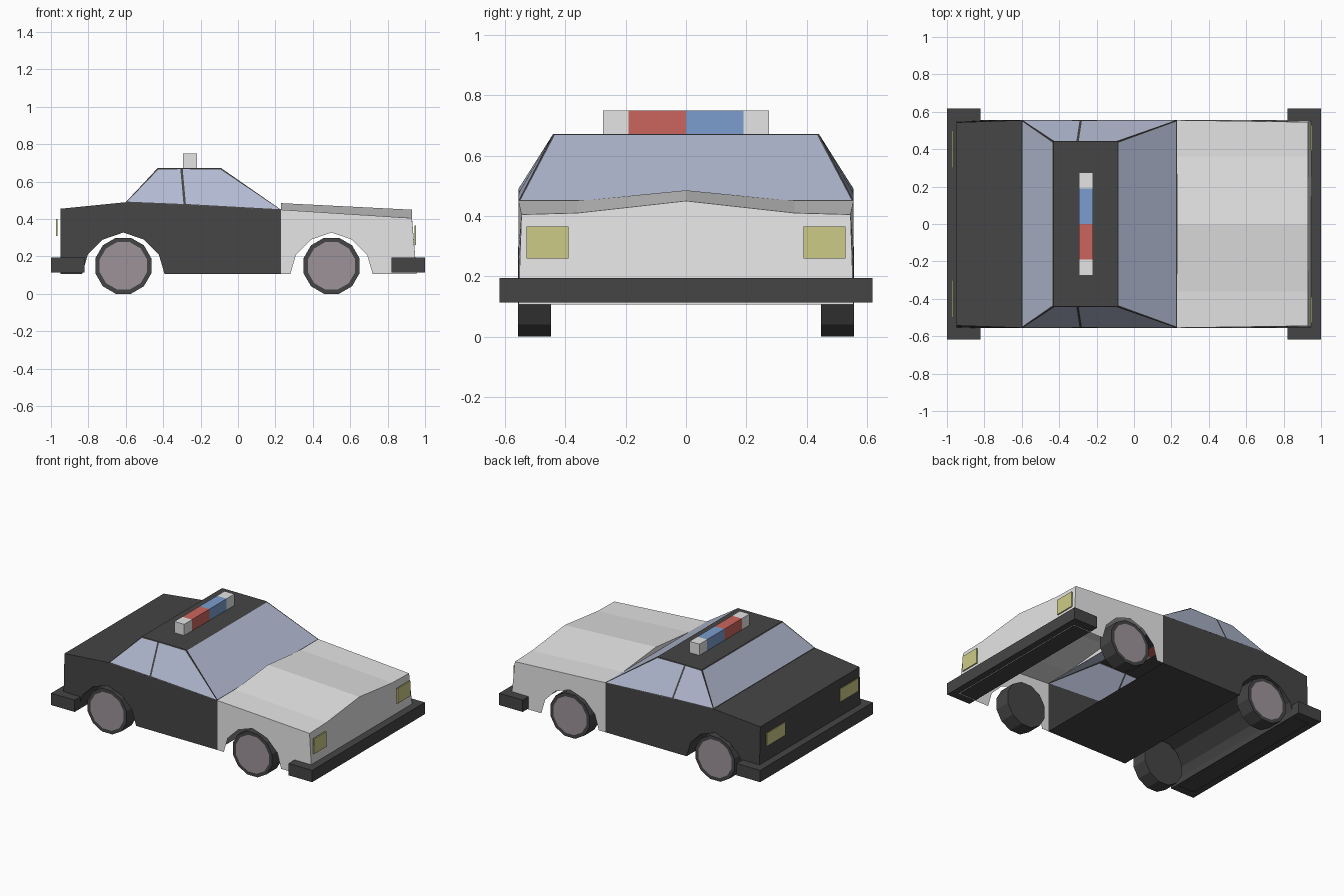
import bpy, bmesh, math
from mathutils import Matrix, Vector

cube = bpy.data.objects.get("Cube")
if cube:
    bpy.data.objects.remove(cube, do_unlink=True)


def material(name, rgb):
    m = bpy.data.materials.new(name)
    m.use_nodes = True
    m.diffuse_color = (*rgb, 1)
    m.node_tree.nodes["Principled BSDF"].inputs["Base Color"].default_value = (*rgb, 1)
    return m


BLACK = material("black paint", (0.06, 0.06, 0.06))
WHITE = material("white paint", (0.78, 0.78, 0.78))
GLASS = material("blue grey glass", (0.45, 0.49, 0.64))
HUB = material("hub grey", (0.34, 0.29, 0.32))
RED = material("red light", (0.6, 0.13, 0.11))
BLUE = material("blue light", (0.2, 0.34, 0.62))
YELLOW = material("yellow lamp", (0.6, 0.6, 0.24))


def finish(name, bm, *mats):
    mesh = bpy.data.meshes.new(name)
    bm.to_mesh(mesh)
    bm.free()
    for m in mats:
        mesh.materials.append(m)
    obj = bpy.data.objects.new(name, mesh)
    bpy.context.collection.objects.link(obj)
    return obj


def box(name, mat, lo, hi):
    lo, hi = Vector(lo), Vector(hi)
    bm = bmesh.new()
    bmesh.ops.create_cube(bm, size=1)
    for v in bm.verts:
        v.co = (lo + hi) / 2 + v.co * (hi - lo)
    return finish(name, bm, mat)


HALF = 0.555          # half width of the body
FLOOR = 0.107
AXLES = {"rear": -0.613, "front": 0.5}


def arch(x):
    """Wheel opening from rear to front, as side-view points."""
    offsets = [(-.22, FLOOR), (-.19, .21), (-.11, .29), (0, .328),
               (.11, .29), (.19, .21), (.22, FLOOR)]
    return [(x + dx, z) for dx, z in offsets]


def side_pair(bm, outline, half_width):
    """Matching side panels on both sides; returns their vertex loops."""
    loops = []
    for s in (-1, 1):
        loop = [bm.verts.new((x, s * half_width(x, z), z)) for x, z in outline]
        bm.faces.new(loop if s < 0 else loop[::-1])
        loops.append(loop)
    return loops


# Black rear body: side panels, boot, tail and floor, open under the cabin
bm = bmesh.new()
outline = [(.23, .45), (-.6, .49), (-.95, .455), (-.95, FLOOR)] + arch(AXLES["rear"]) + [(.23, FLOOR)]
right, left = side_pair(bm, outline, lambda x, z: HALF - (.012 if x < -.9 and z > .4 else 0))
for i in range(1, len(outline) - 1):
    bm.faces.new((right[i + 1], right[i], left[i], left[i + 1]))
bmesh.ops.recalc_face_normals(bm, faces=bm.faces)
finish("rear_body", bm, BLACK)

# White front body: wings, crowned bonnet and nose, open below
bm = bmesh.new()
outline = [(.23, FLOOR)] + arch(AXLES["front"]) + [(.955, FLOOR), (.93, .405), (.23, .45)]
right, left = side_pair(bm, outline, lambda x, z: HALF - (.01 if x > .9 and z > .4 else 0))


def crown(x, edge, shoulder, peak, ends):
    middle = [bm.verts.new((x, y, z)) for y, z in ((-.36, shoulder), (0, peak), (.36, shoulder))]
    return [ends[0], *middle, ends[1]]


nose = crown(.93, .405, .41, .45, (right[-2], left[-2]))
cowl = crown(.23, .45, .45, .485, (right[-1], left[-1]))
for i in range(4):
    bm.faces.new((nose[i], nose[i + 1], cowl[i + 1], cowl[i]))
bm.faces.new([right[-3], left[-3]] + nose[::-1])
bm.faces.new(cowl[1:4])
bmesh.ops.recalc_face_normals(bm, faces=bm.faces)
finish("front_body", bm, WHITE)

# Cabin: framed windows and roof; the door post lies between two side panes
bm = bmesh.new()
sill = [(-.6, .49), (-.285, .475), (.23, .45)]
top = [(-.43, .672), (-.302, .672), (-.09, .672)]
low, high = {}, {}
for s in (-1, 1):
    low[s] = [bm.verts.new((x, s * HALF, z)) for x, z in sill]
    high[s] = [bm.verts.new((x, s * .44, z)) for x, z in top]
panes = []
for s in (-1, 1):
    for i in (0, 1):
        panes.append(bm.faces.new((low[s][i], low[s][i + 1], high[s][i + 1], high[s][i])))
for end in (0, 2):
    panes.append(bm.faces.new((low[-1][end], low[1][end], high[1][end], high[-1][end])))
bm.faces.new(high[-1] + high[1][::-1])
bmesh.ops.recalc_face_normals(bm, faces=bm.faces)
bmesh.ops.inset_individual(bm, faces=panes, thickness=0.009)
for f in panes:
    f.material_index = 1
finish("cabin", bm, BLACK, GLASS)

# Wheels: twelve-sided tyres with an inset hub on the outer face
for end, x in AXLES.items():
    for side, s in (("right", -1), ("left", 1)):
        bm = bmesh.new()
        turn = Matrix.Rotation(math.pi / 2, 4, 'X') @ Matrix.Rotation(math.pi / 12, 4, 'Z')
        bmesh.ops.create_cone(bm, cap_ends=True, segments=12, depth=.11,
                              radius1=.155, radius2=.155,
                              matrix=Matrix.Translation((x, s * .502, .15)) @ turn)
        bm.normal_update()
        hub = [f for f in bm.faces if f.normal.y * s > .9]
        bmesh.ops.inset_individual(bm, faces=hub, thickness=.024)
        hub[0].material_index = 1
        finish(f"{end}_{side}_wheel", bm, BLACK, HUB)

# Bumpers
box("front_bumper", BLACK, (.82, -.617, .113), (1, .617, .195))
box("rear_bumper", BLACK, (-1, -.617, .113), (-.82, .617, .195))

# Lamps
for side, s in (("right", -1), ("left", 1)):
    y0, y1 = sorted((s * .39, s * .528))
    box(f"{side}_headlamp", YELLOW, (.943, y0, .26), (.952, y1, .365))
    y0, y1 = sorted((s * .3, s * .5))
    box(f"{side}_tail_lamp", YELLOW, (-.972, y0, .31), (-.965, y1, .4))

# Roof light bar
for name, mat, y0, y1 in (("right_bar_end", WHITE, -.275, -.19), ("red_bar_light", RED, -.19, 0),
                          ("blue_bar_light", BLUE, 0, .19), ("left_bar_end", WHITE, .19, .275)):
    box(name, mat, (-.295, y0, .672), (-.22, y1, .75))
